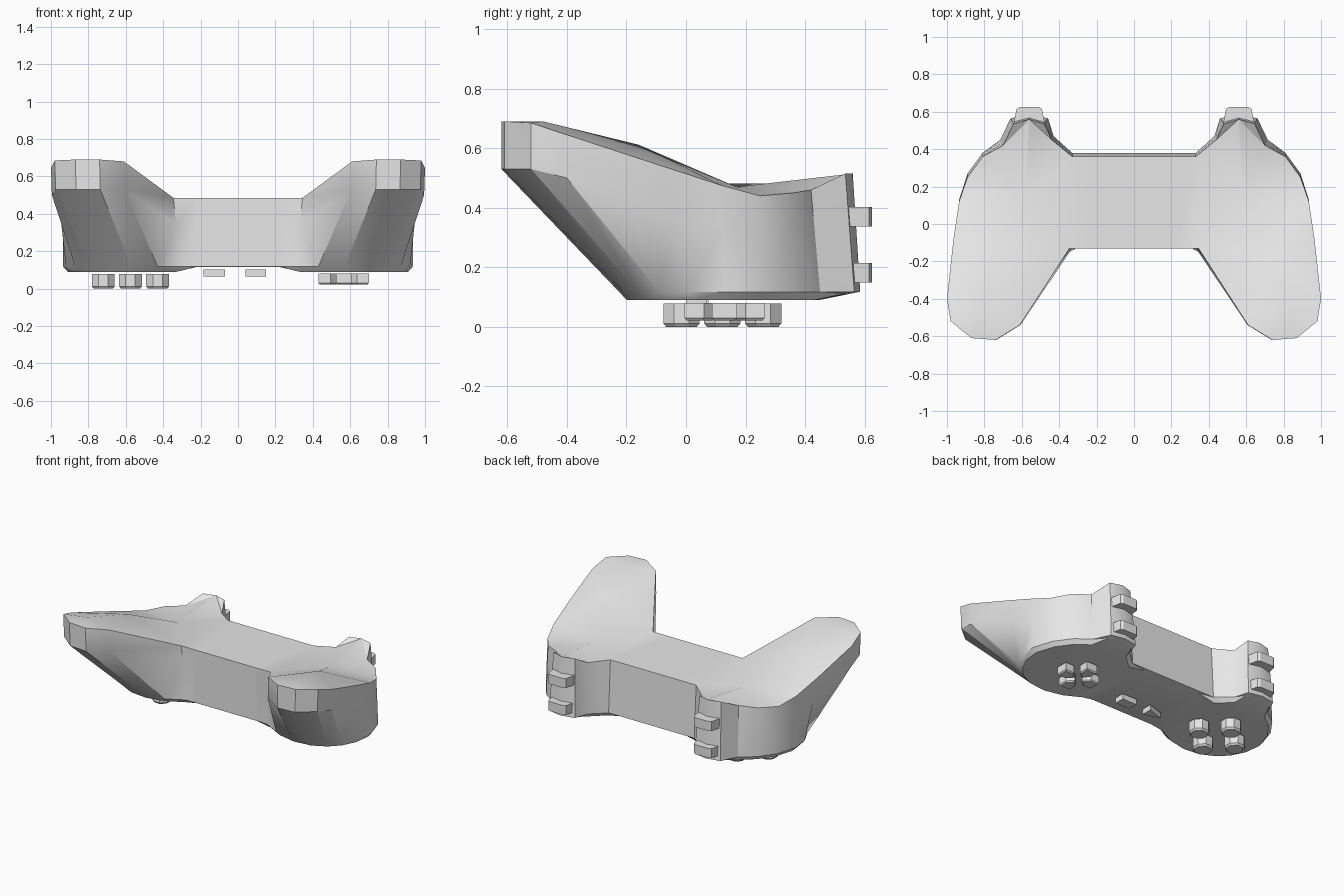
import bpy
import bmesh
import math
from mathutils import Vector

cube = bpy.data.objects.get("Cube")
if cube:
    bpy.data.objects.remove(cube, do_unlink=True)

grey = bpy.data.materials.new("light_grey_plastic")
grey.use_nodes = True
colour = (0.8, 0.8, 0.8, 1)
grey.diffuse_color = colour
grey.node_tree.nodes["Principled BSDF"].inputs["Base Color"].default_value = colour


def finish(bm, name, smooth_angle):
    """Turn a bmesh into a named, shaded object."""
    bmesh.ops.recalc_face_normals(bm, faces=bm.faces)
    mesh = bpy.data.meshes.new(name)
    bm.to_mesh(mesh)
    bm.free()
    mesh.materials.append(grey)
    obj = bpy.data.objects.new(name, mesh)
    bpy.context.collection.objects.link(obj)
    if smooth_angle:
        bpy.ops.object.select_all(action='DESELECT')
        obj.select_set(True)
        bpy.context.view_layer.objects.active = obj
        bpy.ops.object.shade_smooth_by_angle(angle=math.radians(smooth_angle))
    return obj


def bridge(bm, ring_a, ring_b, closed):
    """Join two vertex rings with quads."""
    count = len(ring_a)
    for i in range(count if closed else count - 1):
        j = (i + 1) % count
        bm.faces.new((ring_a[i], ring_a[j], ring_b[j], ring_b[i]))


def prism(name, outline, top, bottom, chamfer=0.0):
    """Extrude an outline downwards, with an optional chamfered lower rim."""
    centre = sum((Vector(p) for p in outline), Vector((0, 0))) / len(outline)
    levels = [(top, 1), (bottom + chamfer, 1)]
    if chamfer:
        levels.append((bottom, 0.84))
    bm = bmesh.new()
    rings = []
    for z, scale in levels:
        points = [centre + (Vector(p) - centre) * scale for p in outline]
        rings.append([bm.verts.new((p.x, p.y, z)) for p in points])
    for upper, lower in zip(rings, rings[1:]):
        bridge(bm, upper, lower, True)
    bm.faces.new(rings[0])
    bm.faces.new(rings[-1])
    return finish(bm, name, 0)


# Half outlines of the shell, from the back centre round the grip to the front
top_rim = [
    (0, .36, .48), (.22, .36, .48), (.33, .36, .48), (.44, .45, .465),
    (.48, .535, .515), (.56, .56, .515), (.645, .535, .515), (.7, .42, .46),
    (.81, .36, .45), (.89, .25, .44), (.935, .12, .475), (.965, -.08, .54),
    (1, -.4, .645), (.98, -.52, .685), (.87, -.61, .69), (.74, -.62, .69),
    (.61, -.54, .68), (.345, -.13, .485), (.22, -.13, .485), (0, -.13, .485)]
bottom_rim = [
    (0, .38), (.22, .38), (.33, .38), (.43, .47), (.46, .565), (.56, .585),
    (.66, .565), (.715, .45), (.81, .38), (.89, .27), (.935, .13), (.92, .01),
    (.87, -.09), (.8, -.16), (.7, -.21), (.57, -.225), (.43, -.195),
    (.31, -.13), (.22, -.13), (0, -.13)]
grip_tip = range(12, 17)
centre_span = (0, 1, 18, 19)
shoulder_span = (4, 5, 6)
lobe_centre = Vector((.58, .15, .09))


def make_shell():
    bm = bmesh.new()
    top = [Vector(p) for p in top_rim]
    low = [Vector((x, y, .118)) for x, y in bottom_rim]
    middle, base = [], []
    for i, (t, b) in enumerate(zip(top, low)):
        # Grip ends have a short upright wall before sloping under
        middle.append(Vector((t.x * .995, t.y, .53)) if i in grip_tip else b.lerp(t, .6))
        # Button lobes sink slightly below the centre bar
        if i in centre_span:
            base.append(Vector((b.x, b.y * .95, .116)))
        else:
            p = lobe_centre + (b - lobe_centre) * .93
            p.z = .112 if i in shoulder_span else .09
            base.append(p)
    middle[12].z = .5
    rings = [[bm.verts.new(p) for p in ring] for ring in (top, middle, low, base)]
    for upper, lower in zip(rings, rings[1:]):
        bridge(bm, upper, lower, False)

    # Underside: centre bar and one lobe
    base_verts = rings[-1]
    bm.faces.new([base_verts[i] for i in centre_span])
    bm.faces.new(base_verts[1:19])

    # Raised spine along the grip
    a, b, c = (bm.verts.new(p) for p in
               ((.58, .17, .47), (.74, -.16, .612), (.82, -.48, .69)))
    r = rings[0]
    for face in (
            (r[0], r[1], r[18], r[19]), (r[1], r[2], r[17], r[18]),
            (r[2], r[3], a), (r[2], a, r[17]), (r[3], r[4], r[5], a),
            (r[5], r[6], r[7], a), (r[7], r[8], r[9], a), (r[9], r[10], a),
            (r[10], b, a), (r[10], r[11], b), (r[11], r[12], c, b),
            (r[12], r[13], r[14], c), (r[14], r[15], r[16], c),
            (r[16], r[17], b, c), (r[17], a, b)):
        bm.faces.new(face)
    bmesh.ops.triangulate(bm, faces=bm.faces)
    shell = finish(bm, "controller_shell", 32)
    mirror = shell.modifiers.new("mirror", 'MIRROR')
    mirror.use_clip = True


make_shell()

# Four octagonal buttons under the right lobe, four pad keys under the left
directions = {"front": (0, -1), "back": (0, 1), "left": (1, 0), "right": (-1, 0)}
button_radius = .066
key_shape = [(.135, -.042), (.135, .042), (.07, .042), (.03, 0), (.07, -.042)]
for side, (dx, dy) in directions.items():
    cx, cy = -.575 + dx * .145, .122 + dy * .137
    octagon = []
    for k in range(8):
        angle = math.pi * (k + .5) / 4
        octagon.append((cx + button_radius * math.cos(angle),
                        cy + button_radius * math.sin(angle)))
    prism("round_button_" + side, octagon, .078, 0, .012)
    key = [(.565 + r * dx - s * dy, .13 + r * dy + s * dx) for r, s in key_shape]
    prism("pad_key_" + side, key, .08, .022, .008)

# Small centre buttons: a bar and a triangle
prism("bar_button", [(.04, 0), (.15, 0), (.15, .07), (.04, .07)], .103, .065)
prism("triangle_button", [(-.07, 0), (-.07, .075), (-.185, .037)], .103, .065)

# Two tapered shoulder buttons on each side
shoulder = [(.475, .53), (.492, .615), (.51, .625), (.61, .625), (.628, .615), (.645, .53)]
for side, sign in (("left", 1), ("right", -1)):
    outline = [(x * sign, y) for x, y in shoulder]
    for level, z in (("upper", .37), ("lower", .182)):
        prism(f"{side}_{level}_shoulder_button", outline, z + .033, z - .033)
